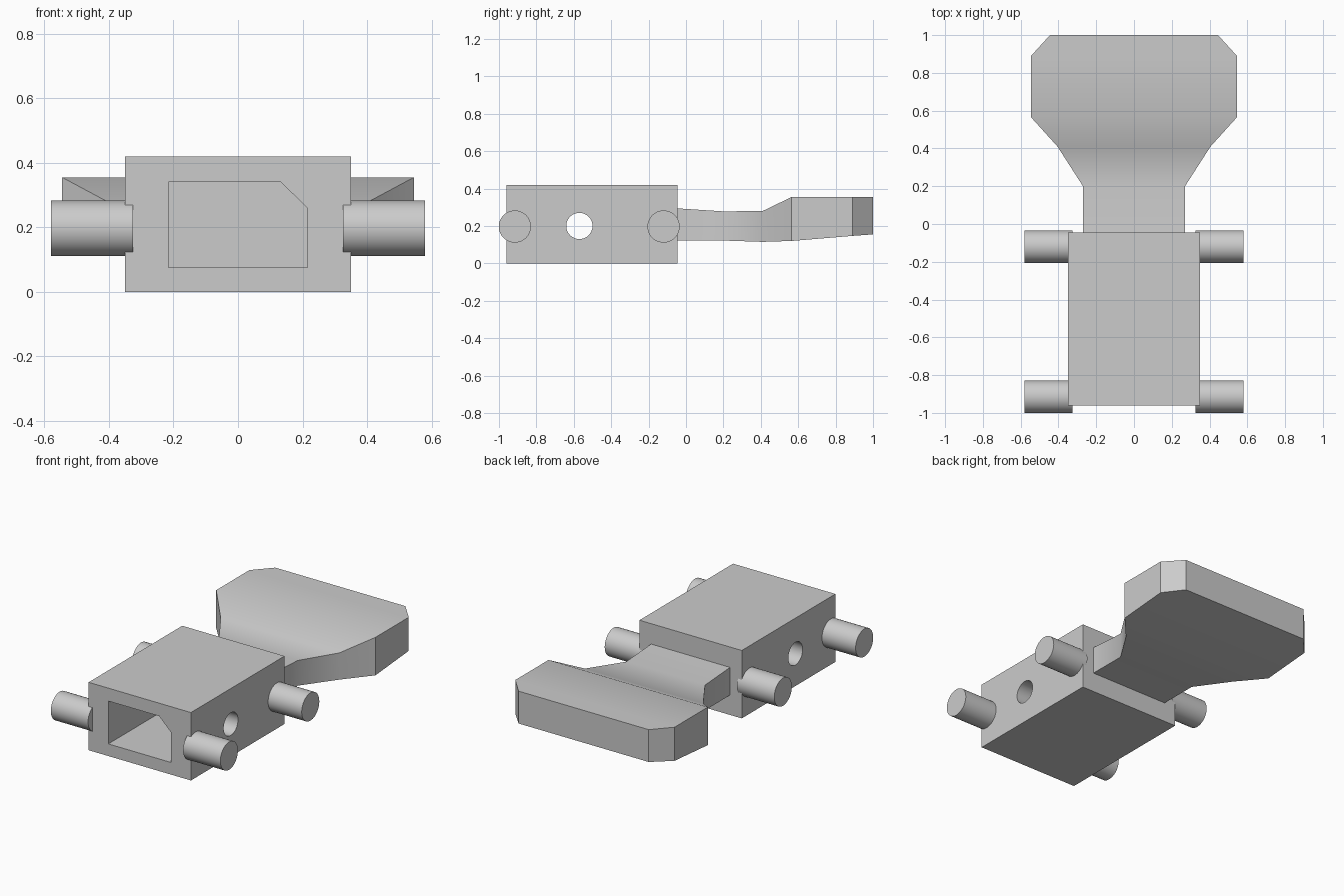
import bpy, bmesh, math
from mathutils import Vector

cube = bpy.data.objects.get("Cube")
if cube:
    bpy.data.objects.remove(cube, do_unlink=True)

grey = bpy.data.materials.new("plain grey")
grey.use_nodes = True
COLOUR = (0.6, 0.6, 0.6, 1)
grey.diffuse_color = COLOUR
for node in grey.node_tree.nodes:
    if node.type == 'BSDF_PRINCIPLED':
        node.inputs["Base Color"].default_value = COLOUR


def finish(name, bm):
    """Turn a bmesh into a named, coloured object."""
    bmesh.ops.recalc_face_normals(bm, faces=bm.faces)
    mesh = bpy.data.meshes.new(name)
    bm.to_mesh(mesh)
    bm.free()
    mesh.materials.append(grey)
    obj = bpy.data.objects.new(name, mesh)
    bpy.context.collection.objects.link(obj)
    return obj


def prism(name, outline, direction):
    """Extrude a closed outline along a direction."""
    bm = bmesh.new()
    face = bm.faces.new([bm.verts.new(p) for p in outline])
    ext = bmesh.ops.extrude_face_region(bm, geom=[face])
    verts = [v for v in ext["geom"] if isinstance(v, bmesh.types.BMVert)]
    bmesh.ops.translate(bm, verts=verts, vec=Vector(direction))
    return finish(name, bm)


def rod(name, x0, x1, y, z, radius, sides=48):
    """Cylinder lying along x."""
    ring = [(x0, y + radius * math.cos(math.tau * i / sides),
             z + radius * math.sin(math.tau * i / sides)) for i in range(sides)]
    return prism(name, ring, (x1 - x0, 0, 0))


def activate(obj):
    bpy.ops.object.select_all(action='DESELECT')
    obj.select_set(True)
    bpy.context.view_layer.objects.active = obj


def smooth(obj, degrees):
    activate(obj)
    bpy.ops.object.shade_smooth_by_angle(angle=math.radians(degrees))


def cut(obj, cutter):
    mod = obj.modifiers.new("cut", 'BOOLEAN')
    mod.operation = 'DIFFERENCE'
    mod.solver = 'EXACT'
    mod.object = cutter
    activate(obj)
    bpy.ops.object.modifier_apply(modifier=mod.name)
    bpy.data.objects.remove(cutter, do_unlink=True)


# Housing block with a keyed front socket and a cross hole
W, FRONT, BACK, H = 0.35, -0.96, -0.045, 0.42
housing = prism("housing", [(-W, FRONT, 0), (W, FRONT, 0), (W, FRONT, H), (-W, FRONT, H)],
                (0, BACK - FRONT, 0))
socket = [(-0.215, 0.075), (0.215, 0.075), (0.215, 0.26), (0.133, 0.34), (-0.215, 0.34)]
cut(housing, prism("socket_cutter", [(x, -1.1, z) for x, z in socket], (0, 0.92, 0)))
cut(housing, rod("hole_cutter", -0.6, 0.6, -0.57, 0.2, 0.07))
smooth(housing, 30)

# Side pegs
for side, sign in (("left", 1), ("right", -1)):
    for end, y in (("front", -0.915), ("back", -0.12)):
        smooth(rod(f"{end}_{side}_peg", sign * 0.325, sign * 0.58, y, 0.197, 0.086), 30)

# Flared tail paddle: y, half width, bottom, top at each station
stations = [(BACK, 0.27, 0.123, 0.294), (0.2, 0.27, 0.122, 0.278),
            (0.41, 0.405, 0.115, 0.28), (0.565, 0.545, 0.12, 0.355),
            (0.89, 0.545, 0.147, 0.355), (1.0, 0.445, 0.155, 0.355)]
bm = bmesh.new()
loops = [[bm.verts.new(p) for p in ((-w, y, lo), (w, y, lo), (w, y, hi), (-w, y, hi))]
         for y, w, lo, hi in stations]
for a, b in zip(loops, loops[1:]):
    for i in range(4):
        j = (i + 1) % 4
        bm.faces.new((a[i], a[j], b[j], b[i]))
bm.faces.new(loops[0])
bm.faces.new(loops[-1])
smooth(finish("tail_paddle", bm), 35)
